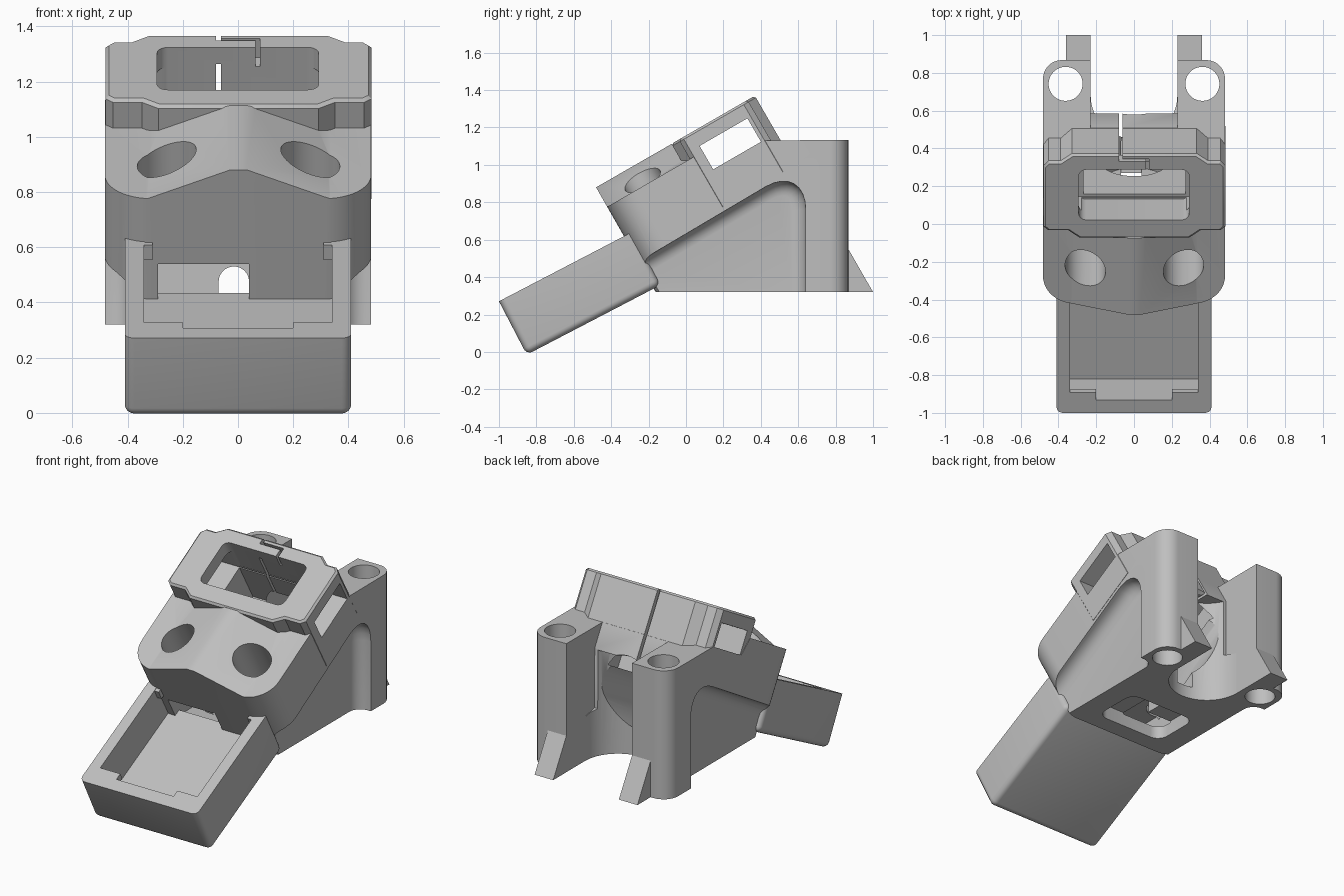
import bpy, bmesh, math
from mathutils import Matrix, Vector

if "Cube" in bpy.data.objects:
    bpy.data.objects.remove(bpy.data.objects["Cube"], do_unlink=True)

WORLD = Matrix.Identity(4)
TILT = Matrix.Translation((.002, .002, .004)) @ Matrix.Rotation(math.radians(30), 4, 'X')  # sloped head
TRAY = Matrix.Rotation(math.radians(27.5), 4, 'X')    # sloped tray

grey = bpy.data.materials.new("plain grey")
grey.use_nodes = True
color = (0.52, 0.52, 0.52, 1)
grey.diffuse_color = color
grey.node_tree.nodes["Principled BSDF"].inputs["Base Color"].default_value = color


def prism(name, pts, lo, hi, axis='x', frame=WORLD, bevels=()):
    """Extrude a 2D profile along an axis; bevels are (edge rule, width, segments)."""
    place = {'x': lambda a, b, c: (c, a, b),
             'y': lambda a, b, c: (a, c, b),
             'z': lambda a, b, c: (a, b, c)}[axis]
    bm = bmesh.new()
    ends = [[bm.verts.new(place(a, b, c)) for a, b in pts] for c in (lo, hi)]
    bm.faces.new(ends[0])
    bm.faces.new(ends[1])
    for i in range(len(pts)):
        j = (i + 1) % len(pts)
        bm.faces.new((ends[0][i], ends[0][j], ends[1][j], ends[1][i]))
    bmesh.ops.recalc_face_normals(bm, faces=bm.faces)
    for rule, width, segments in bevels:
        edges = [e for e in bm.edges if rule(e.verts[0].co, e.verts[1].co)]
        bmesh.ops.bevel(bm, geom=edges, offset=width, segments=segments,
                        profile=0.5, affect='EDGES', clamp_overlap=True)
    bm.transform(frame)
    bmesh.ops.recalc_face_normals(bm, faces=bm.faces)
    mesh = bpy.data.meshes.new(name)
    bm.to_mesh(mesh)
    bm.free()
    mesh.materials.append(grey)
    obj = bpy.data.objects.new(name, mesh)
    bpy.context.collection.objects.link(obj)
    return obj


def box(x0, x1, y0, y1, z0, z1, frame=WORLD, name="cutter", bevels=()):
    return prism(name, [(x0, y0), (x1, y0), (x1, y1), (x0, y1)], z0, z1, 'z', frame, bevels)


def rod(a, b, r, lo, hi, axis='z', frame=WORLD):
    ring = [(a + r * math.cos(t * math.pi / 24), b + r * math.sin(t * math.pi / 24))
            for t in range(48)]
    return prism("cutter", ring, lo, hi, axis, frame)


def boolean(obj, tools, operation='DIFFERENCE'):
    bpy.context.view_layer.objects.active = obj
    for tool in tools:
        mod = obj.modifiers.new("cut", 'BOOLEAN')
        mod.operation, mod.solver, mod.object = operation, 'EXACT', tool
        bpy.ops.object.modifier_apply(modifier=mod.name)
        bpy.data.objects.remove(tool, do_unlink=True)


def head(u, n):
    p = TILT @ Vector((0, u, n))
    return (p.y, p.z)


def mirrored(half):
    return half + [(-x, y) for x, y in reversed(half)]


# Main body: side profile with rounded nose corners and rear pillar corners
def nose_edge(a, b):
    ua, ub = (TILT.inverted() @ v for v in (a, b))
    return abs(a.x - b.x) < .01 and abs(ua.y - .02) < .01 and abs(ub.y - .02) < .01


def rear_edge(a, b):
    return abs(a.x - b.x) < .01 and min(a.y, b.y) > .85


foot = ((.02 - .16) / math.cos(math.radians(30)), .32)
body = prism("main_body", [foot, head(.02, 1), head(.487, .999), head(.56, .875),
                           head(.6, .77), head(.92, .77), (.868, 1.133), (.868, .32)],
             -.482, .482, bevels=[(nose_edge, .17, 12), (rear_edge, .1, 8)])

for s in (-1, 1):
    # Nose roof falls away to each side, then flattens
    roof = prism("cutter", [(s * .03, 1.0), (s * .33, .88), (s * .6, .88),
                            (s * .6, 1.3), (s * .03, 1.3)], -.2, .56, 'y', TILT)
    # Round sockets in the nose, screw holes in the pillars
    socket = rod(s * .26, .254, .107, .5, 1.2, 'z', TILT)
    screw = rod(s * .362, .742, .09, .2, 1.3)
    # Side relief with a wide round corner and soft inner edges
    relief = prism("cutter", [(-.4, .395), (.64, 1.01), (.64, .1), (-.4, .1)],
                   min(s * .385, s * .6), max(s * .385, s * .6),
                   bevels=[(lambda a, b: min(a.z, b.z) > 1, .25, 8),
                           (lambda a, b: abs(a.x) < .39 and abs(b.x) < .39, .075, 6)])
    boolean(body, [roof, socket, screw, relief])

# Holder frame on the sloped top
outline = mirrored([(.29, .485), (.35, .53), (.455, .53), (.482, .555), (.482, .925),
                    (.455, .955), (.39, .955), (.33, 1.0)])
holder = prism("holder_frame", outline, .57, 1.0, 'z', TILT,
               bevels=[(lambda a, b: a.z > .99 and b.z > .99, .012, 1)])
boolean(body, [holder], 'UNION')

# Window, cross slot, shaft below and hooked slit of the holder
upright = lambda a, b: abs(a.z - b.z) > .05
boolean(body, [
    box(-.295, .29, .6, .907, .78, 1.2, TILT, bevels=[(upright, .04, 5)]),
    box(-.7, .7, .61, .905, .77, .915, TILT),
    box(-.27, .27, .625, .9, .5, .8, TILT),
    box(-.082, -.064, .89, 1.1, .5, .93, TILT),
    box(-.082, -.064, .96, 1.1, .5, 1.2, TILT),
    box(-.082, .078, .957, .972, .92, 1.2, TILT),
    box(.062, .078, .89, .972, .92, 1.2, TILT),
])

# Rear gap with a round front, sloped bore, lower cavity and the passage to the tray
gap = prism("cutter", [head(1.001, 1.5), head(1.001, .57), (.585, .62), (.68, .6),
                       (.68, .2), (1.4, .2), (1.4, 1.9)], -.23, .23)
boolean(body, [
    gap,
    rod(0, .68, .2295, .2, .99),
    rod(0, .385, .195, .45, 1.5, 'y', TILT),
    box(-.24, .24, -.05, .27, .2, .41, bevels=[(upright, .07, 6)]),
    box(-.29, .04, -.5, .05, .4, .54),
    box(-.07, .04, -.1, .6, .4, .475),
    rod(-.015, .475, .055, -.1, .6, 'y'),
])

# Wedge hooks behind the pillars
for side, s in (("left", 1), ("right", -1)):
    prism(side + "_rear_hook", [(.835, .32), (1.0, .32), (.868, .55), (.835, .55)],
          min(s * .23, s * .36), max(s * .23, s * .36))

# Tray: rounded outside, open toward the body, with two lips at the front rim
tray = box(-.41, .41, -.762, .045, .38, .702, TRAY, "front_tray",
           bevels=[(lambda a, b: a.z < .4 or b.z < .4, .035, 5)])
boolean(tray, [box(-.34, .34, -.684, .1, .465, .9, TRAY)])
for side, s in (("left", 1), ("right", -1)):
    box(min(s * .2, s * .35), max(s * .2, s * .35), -.69, -.64, .66, .702, TRAY,
        side + "_tray_lip")
    box(min(s * .31, s * .36), max(s * .31, s * .36), -.03, .03, .64, .7, TRAY,
        side + "_tray_tab")

for obj in (body, tray):
    bpy.ops.object.select_all(action='DESELECT')
    obj.select_set(True)
    bpy.context.view_layer.objects.active = obj
    bpy.ops.object.shade_smooth_by_angle(angle=math.radians(30))
